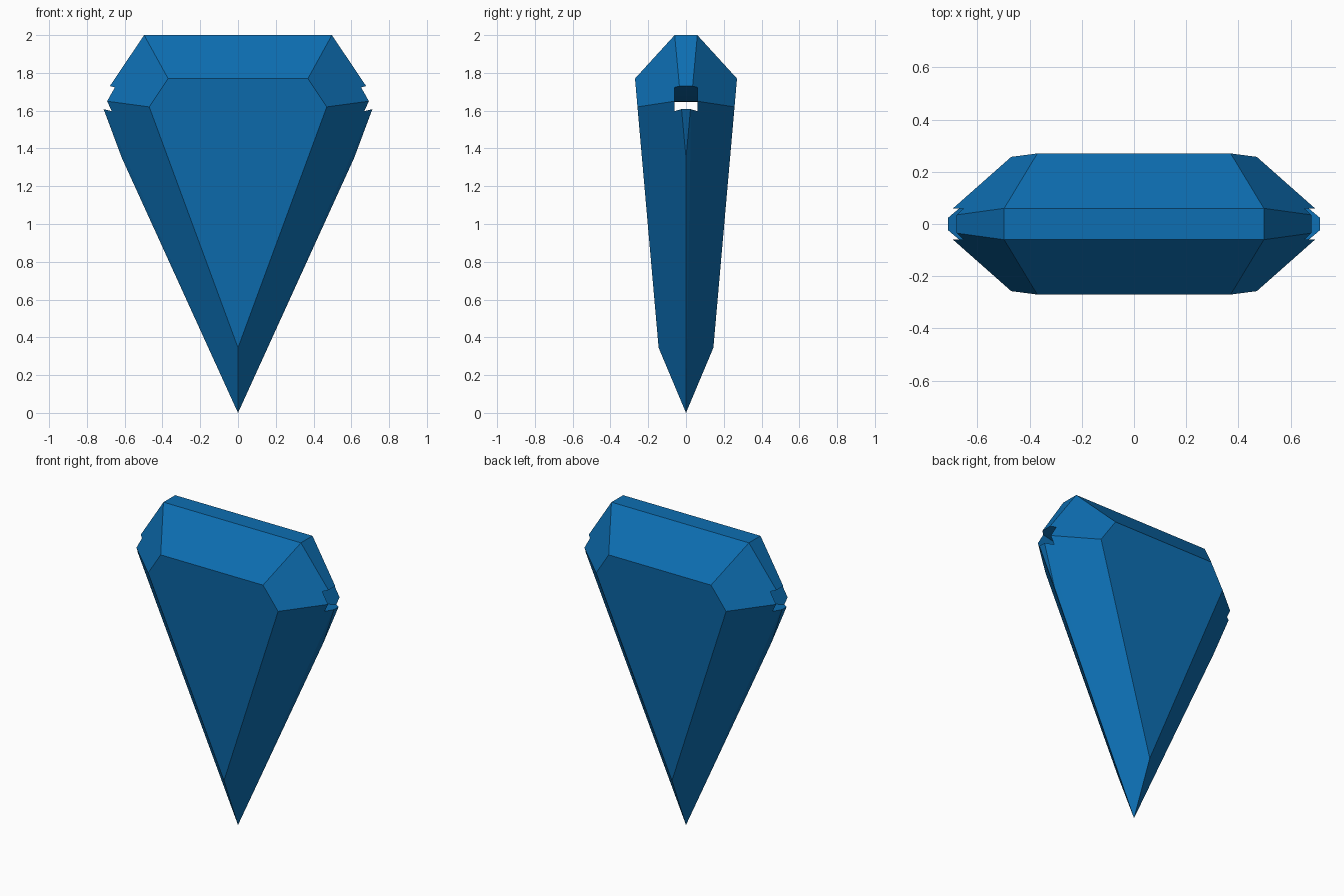
import bpy, bmesh

if "Cube" in bpy.data.objects:
    bpy.data.objects.remove(bpy.data.objects["Cube"])

# Blue gem material
blue = bpy.data.materials.new("gem_blue")
blue.diffuse_color = (0.004, 0.156, 0.445, 1)
blue.use_nodes = True
blue.node_tree.nodes["Principled BSDF"].inputs["Base Color"].default_value = blue.diffuse_color


def make_object(name, bm):
    bmesh.ops.recalc_face_normals(bm, faces=bm.faces)
    mesh = bpy.data.meshes.new(name)
    bm.to_mesh(mesh)
    bm.free()
    obj = bpy.data.objects.new(name, mesh)
    bpy.context.collection.objects.link(obj)
    mesh.materials.append(blue)
    return obj


# Gem body: one quarter of the corners, mirrored in x and y, wrapped in flat facets
quarter = [
    (0.0, 0.0, 0.0),        # bottom tip
    (0.0, 0.145, 0.345),    # lower point of the large facet
    (0.615, 0.0, 1.35),     # start of the narrow side facet
    (0.729, 0.028, 1.655),  # side girdle
    (0.47, 0.257, 1.62),    # shoulder
    (0.37, 0.27, 1.77),     # upper corner of the large facet
    (0.497, 0.06, 2.0),     # top table
]
corners = {(sx * x, sy * y, z) for x, y, z in quarter for sx in (1, -1) for sy in (1, -1)}
bm = bmesh.new()
for c in sorted(corners):
    bm.verts.new(c)
bmesh.ops.remove_doubles(bm, verts=bm.verts, dist=0.001)
bmesh.ops.convex_hull(bm, input=bm.verts)
bmesh.ops.dissolve_limit(bm, angle_limit=0.06, verts=bm.verts, edges=bm.edges)
gem = make_object("gem", bm)

# Sagging rectangular cord channel running from side to side
bm = bmesh.new()
steps, reach, rings = 24, 0.85, []
for i in range(steps + 1):
    x = reach * (2 * i / steps - 1)
    sag = 0.085 * (abs(x) / 0.68) ** 2
    rings.append([bm.verts.new((x, y, z + sag)) for y, z in
                  ((-0.06, 1.515), (0.06, 1.515), (0.06, 1.645), (-0.06, 1.645))])
for a, b in zip(rings, rings[1:]):
    for k in range(4):
        n = (k + 1) % 4
        bm.faces.new((a[k], a[n], b[n], b[k]))
bm.faces.new(rings[0])
bm.faces.new(rings[-1])
channel = make_object("channel_cutter", bm)
channel.hide_render = True
channel.hide_set(True)

# Cut the channel through the gem
cut = gem.modifiers.new("cord_channel", 'BOOLEAN')
cut.operation = 'DIFFERENCE'
cut.solver = 'EXACT'
cut.object = channel
